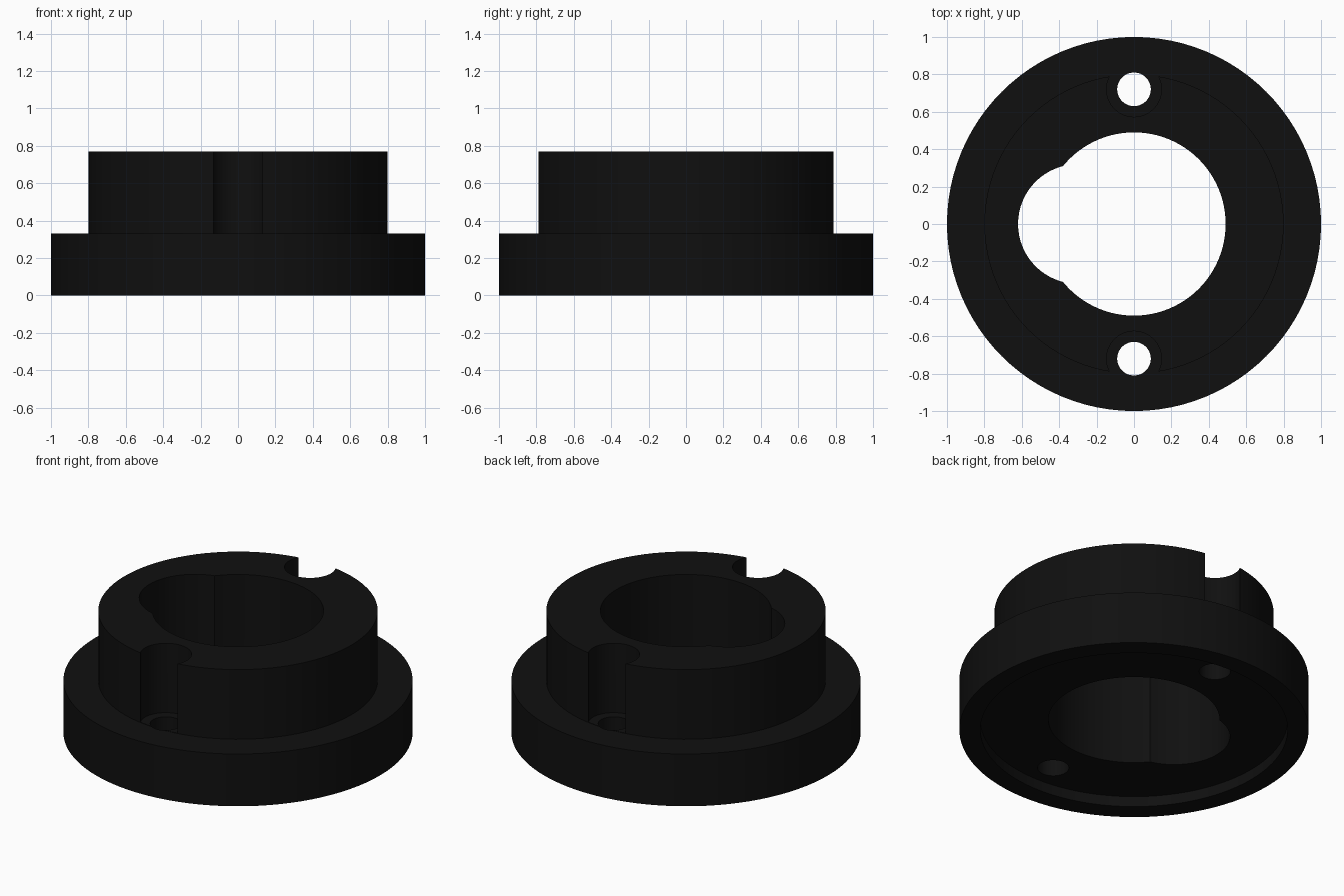
import bpy
import bmesh
import math

default = bpy.data.objects.get("Cube")
if default:
    bpy.data.objects.remove(default, do_unlink=True)

SEGMENTS = 96
HEIGHT = 0.77
FLANGE_TOP = 0.33
HUB_RADIUS = 0.8
RECESS_RADIUS = 0.88
RECESS_DEPTH = 0.066

black = bpy.data.materials.new("matte_black")
black.use_nodes = True
colour = (0.005, 0.005, 0.005, 1)
black.diffuse_color = colour
black.node_tree.nodes["Principled BSDF"].inputs["Base Color"].default_value = colour


def lathe(name, profile):
    """Revolve a radius/height profile around the z axis."""
    bm = bmesh.new()
    verts = [bm.verts.new((r, 0, z)) for r, z in profile]
    edges = [bm.edges.new(pair) for pair in zip(verts, verts[1:])]
    bmesh.ops.spin(bm, geom=verts + edges, cent=(0, 0, 0), axis=(0, 0, 1),
                   angle=math.tau, steps=SEGMENTS, use_merge=True)
    bmesh.ops.remove_doubles(bm, verts=bm.verts, dist=0.0001)
    bmesh.ops.recalc_face_normals(bm, faces=bm.faces)
    mesh = bpy.data.meshes.new(name)
    bm.to_mesh(mesh)
    bm.free()
    obj = bpy.data.objects.new(name, mesh)
    bpy.context.collection.objects.link(obj)
    return obj


def drill(target, x, y, radius, bottom, sides=64):
    """Cut a vertical round hole from above down to the given height."""
    top = HEIGHT + 0.2
    bpy.ops.mesh.primitive_cylinder_add(vertices=sides, radius=radius, depth=top - bottom,
                                        location=(x, y, (top + bottom) / 2))
    cutter = bpy.context.object
    cutter.hide_render = True
    bpy.context.view_layer.objects.active = target
    cut = target.modifiers.new("hole", "BOOLEAN")
    cut.operation = "DIFFERENCE"
    cut.solver = "EXACT"
    cut.object = cutter
    bpy.ops.object.modifier_apply(modifier=cut.name)
    bpy.data.objects.remove(cutter, do_unlink=True)


# Flange and hub in one body, with a shallow recess underneath
collar = lathe("flanged_collar", [
    (0, RECESS_DEPTH), (RECESS_RADIUS, RECESS_DEPTH), (RECESS_RADIUS, 0),
    (1, 0), (1, FLANGE_TOP), (HUB_RADIUS, FLANGE_TOP),
    (HUB_RADIUS, HEIGHT), (0, HEIGHT)])

# Main bore and its side lobe
drill(collar, 0, 0, 0.49, -0.2, SEGMENTS)
drill(collar, -0.3, 0, 0.32, -0.2)

# Screw holes with counterbores that break through the hub wall
for side in (-1, 1):
    drill(collar, 0, side * 0.72, 0.147, FLANGE_TOP + 0.002)
    drill(collar, 0, side * 0.72, 0.09, -0.2, 48)

# Finish
collar.data.materials.clear()
collar.data.materials.append(black)
for face in collar.data.polygons:
    face.material_index = 0
bpy.ops.object.select_all(action="DESELECT")
collar.select_set(True)
bpy.context.view_layer.objects.active = collar
bpy.ops.object.shade_smooth_by_angle(angle=math.radians(30))
